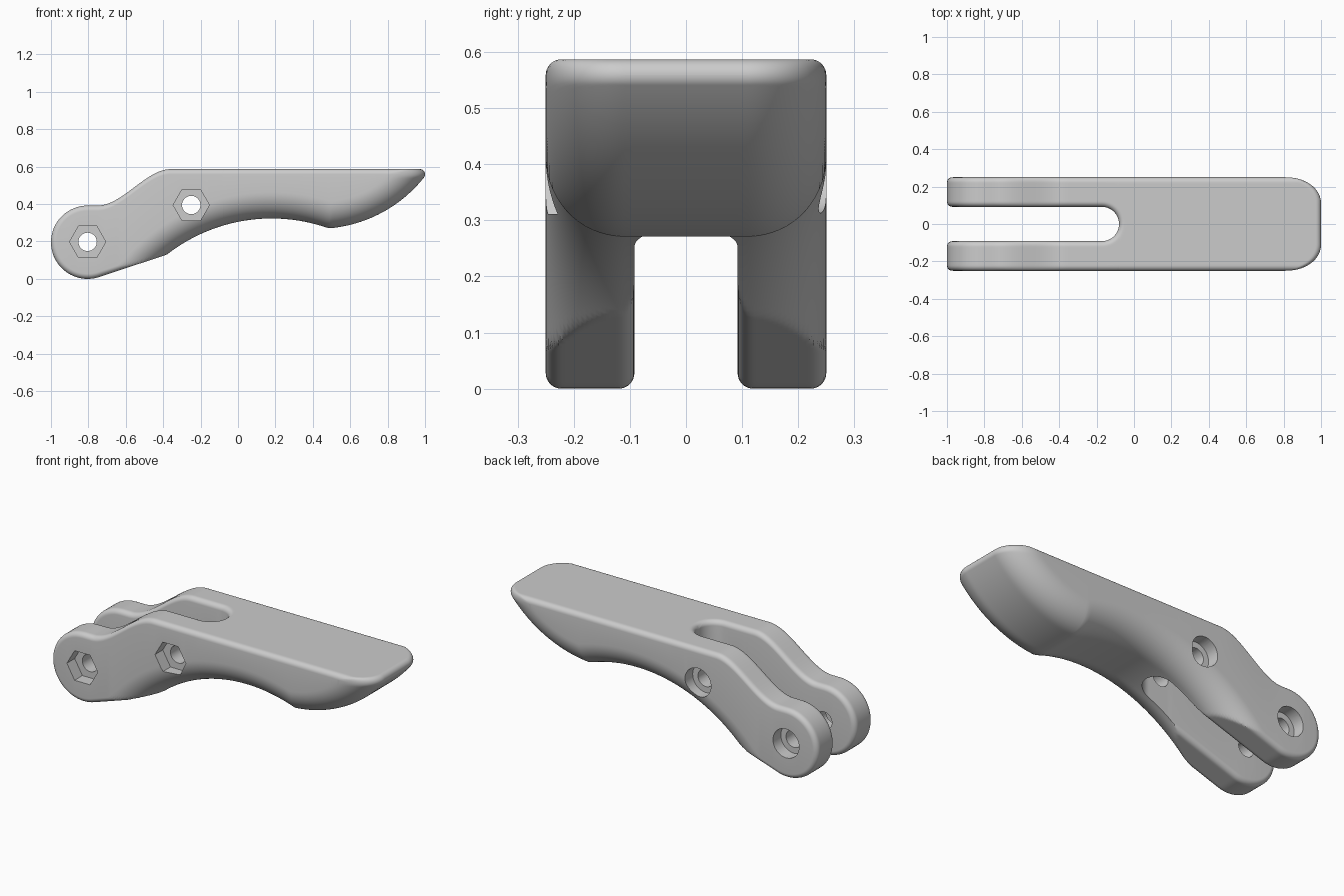
import bpy, bmesh
from math import sin, cos, pi, sqrt, hypot, asin, atan2, tan

if "Cube" in bpy.data.objects:
    bpy.data.objects.remove(bpy.data.objects["Cube"])

HALF_W, EDGE_R, BELLY_R = 0.25, 0.028, 0.14
KX, KZ, KR = -0.804, 0.196, 0.196           # round knuckle at the left end
SX, SR = -0.172, 0.092                      # centre and radius of the slot end
AX, AZ, AR = 0.18, -0.586, 0.909            # hollow arc under the middle
TX, TZ, TR = 0.426, 0.994, 0.726            # bulging arc under the tip
NX, NZ, NR = 0.972, 0.559, 0.028            # rounded nose
CUSP = (-0.38, 0.13)
TILT = (atan2(CUSP[1] - KZ, CUSP[0] - KX)
        + asin(KR / hypot(CUSP[0] - KX, CUSP[1] - KZ)))


def root(v):
    return sqrt(max(v, 0))


def fillet(r, d):
    """Drop of a quarter-round of radius r at distance d from the edge."""
    d = min(max(d, 0), r)
    return r - root(r * r - (r - d) ** 2)


def section(x, y):
    """Top and bottom height of the lever at a plan position."""
    slot = y - SR if x < SX else hypot(x - SX, y) - SR
    g = fillet(EDGE_R, min(HALF_W - y, slot))
    f = fillet(BELLY_R, HALF_W - y)
    knuckle = (KR - g) ** 2 - (x - KX) ** 2
    if x < KX and knuckle < 0:
        return -1, 1
    # top outline: knuckle, S-shaped rise, flat
    if x < KX:
        top = KZ + sqrt(knuckle)
    else:
        u = min(max((x + 0.75) / 0.39, 0), 1)
        top = 0.392 + 0.195 * u * u * (3 - 2 * u) - g
    # underside: knuckle and straight run, hollow arc, tip arc
    bottom = -9
    if x < KX + (KR - g) * sin(TILT):
        bottom = KZ - root(knuckle)
    elif x < -0.2:
        bottom = CUSP[1] + (x - CUSP[0]) * tan(TILT) + g / cos(TILT)
    hollow = (AR + f) ** 2 - (x - AX) ** 2
    if hollow > 0:
        bottom = max(bottom, AZ + sqrt(hollow))
    if x > TX:
        tip = (TR - f) ** 2 - (x - TX) ** 2
        if tip < 0:
            return -1, 1
        z = TZ - sqrt(tip)
        xe = TX + root(TR * TR - (TZ - z) ** 2)
        if xe > NX:
            nose = NR * NR - (xe - NX) ** 2
            if nose < 0:
                return -1, 1
            top = min(top, NZ + sqrt(nose))
            if xe > 0.994:
                z = NZ - sqrt(nose)
        bottom = max(bottom, z)
    return top, bottom


def solid(x, y):
    t, b = section(x, y)
    return t >= b


def plan_edge(x, inside, limit):
    """Last solid y going from inside towards limit."""
    if solid(x, limit):
        return limit
    for _ in range(45):
        mid = (inside + limit) / 2
        if solid(x, mid):
            inside = mid
        else:
            limit = mid
    return inside


def span(a, b, n):
    return [a + (b - a) * i / n for i in range(n)]


# Stations along the length, closer together at the round ends
SLOT_END = SX + SR
xs = [-1 + 1e-6] + [KX - KR * cos(pi / 2 * i / 16) for i in range(1, 16)]
xs += span(KX, CUSP[0], 36) + span(CUSP[0], SX, 16)
xs += [SX + SR * sin(pi / 2 * i / 12) for i in range(12)]
xs += span(SLOT_END, -0.05, 6) + span(-0.05, 0.49, 30) + span(0.49, 0.93, 36)
xs += [0.93 + 0.07 * sin(pi / 2 * i / 20) for i in range(20)] + [1 - 1e-6]
COLS = 28

# Lever body: half of it lofted, then mirrored
bm = bmesh.new()
rows = []
for x in xs:
    in_slot = x < SLOT_END - 1e-6
    inner = SR if x < SX else (root(SR ** 2 - (x - SX) ** 2) if in_slot else 0)
    ref = 0.171 if in_slot else 0.05
    y0, y1 = plan_edge(x, ref, inner), plan_edge(x, ref, HALF_W)
    upper, lower = [], []
    for j in range(COLS + 1):
        y = y0 + (y1 - y0) * (0.5 - 0.5 * cos(pi * j / COLS))
        t, b = section(x, y)
        upper.append(bm.verts.new((x, y, t)))
        lower.append(bm.verts.new((x, y, b)))
    rows.append((upper, lower))

for i in range(len(xs) - 1):
    (u0, l0), (u1, l1) = rows[i], rows[i + 1]
    for j in range(COLS):
        bm.faces.new((u0[j], u1[j], u1[j + 1], u0[j + 1]))
        bm.faces.new((l0[j], l0[j + 1], l1[j + 1], l1[j]))
    bm.faces.new((u0[-1], u1[-1], l1[-1], l0[-1]))
    if xs[i + 1] < SLOT_END + 1e-6:
        bm.faces.new((u0[0], l0[0], l1[0], u1[0]))
for u, l in (rows[0], rows[-1]):
    for j in range(COLS):
        bm.faces.new((u[j], u[j + 1], l[j + 1], l[j]))
bmesh.ops.remove_doubles(bm, verts=bm.verts, dist=2e-5)
bmesh.ops.dissolve_degenerate(bm, edges=bm.edges, dist=1e-6)
bmesh.ops.recalc_face_normals(bm, faces=bm.faces)
mesh = bpy.data.meshes.new("lever_body")
bm.to_mesh(mesh)
bm.free()
lever = bpy.data.objects.new("lever_body", mesh)
bpy.context.collection.objects.link(lever)
mirror = lever.modifiers.new("mirror", 'MIRROR')
mirror.use_axis = (False, True, False)
mirror.merge_threshold = 2e-5


def cut_prism(name, x, z, r, sides, ya, yb):
    """Cut a regular prism along y out of the lever."""
    bm = bmesh.new()
    rings = [[bm.verts.new((x + r * cos(2 * pi * k / sides), y,
                            z + r * sin(2 * pi * k / sides)))
              for k in range(sides)] for y in (ya, yb)]
    for k in range(sides):
        n = (k + 1) % sides
        bm.faces.new((rings[0][k], rings[0][n], rings[1][n], rings[1][k]))
    bm.faces.new(rings[0])
    bm.faces.new(rings[1])
    bmesh.ops.recalc_face_normals(bm, faces=bm.faces)
    me = bpy.data.meshes.new(name)
    bm.to_mesh(me)
    bm.free()
    cutter = bpy.data.objects.new(name, me)
    bpy.context.collection.objects.link(cutter)
    cutter.hide_render = True
    mod = lever.modifiers.new(name, 'BOOLEAN')
    mod.operation, mod.solver, mod.object = 'DIFFERENCE', 'EXACT', cutter
    return cutter


# Bolt holes with a hexagonal nut pocket in front and a round one behind
cutters = []
for x, z in ((-0.804, 0.198), (-0.25, 0.395)):
    cutters += [cut_prism("bolt_hole", x, z, 0.049, 32, -0.4, 0.4),
                cut_prism("nut_pocket", x, z, 0.097, 6, -0.4, -0.18),
                cut_prism("head_pocket", x, z, 0.082, 40, 0.18, 0.4)]

bpy.context.view_layer.objects.active = lever
lever.select_set(True)
for mod in list(lever.modifiers):
    bpy.ops.object.modifier_apply(modifier=mod.name)
for c in cutters:
    bpy.data.objects.remove(c)
bpy.ops.object.shade_smooth_by_angle(angle=pi / 6)
